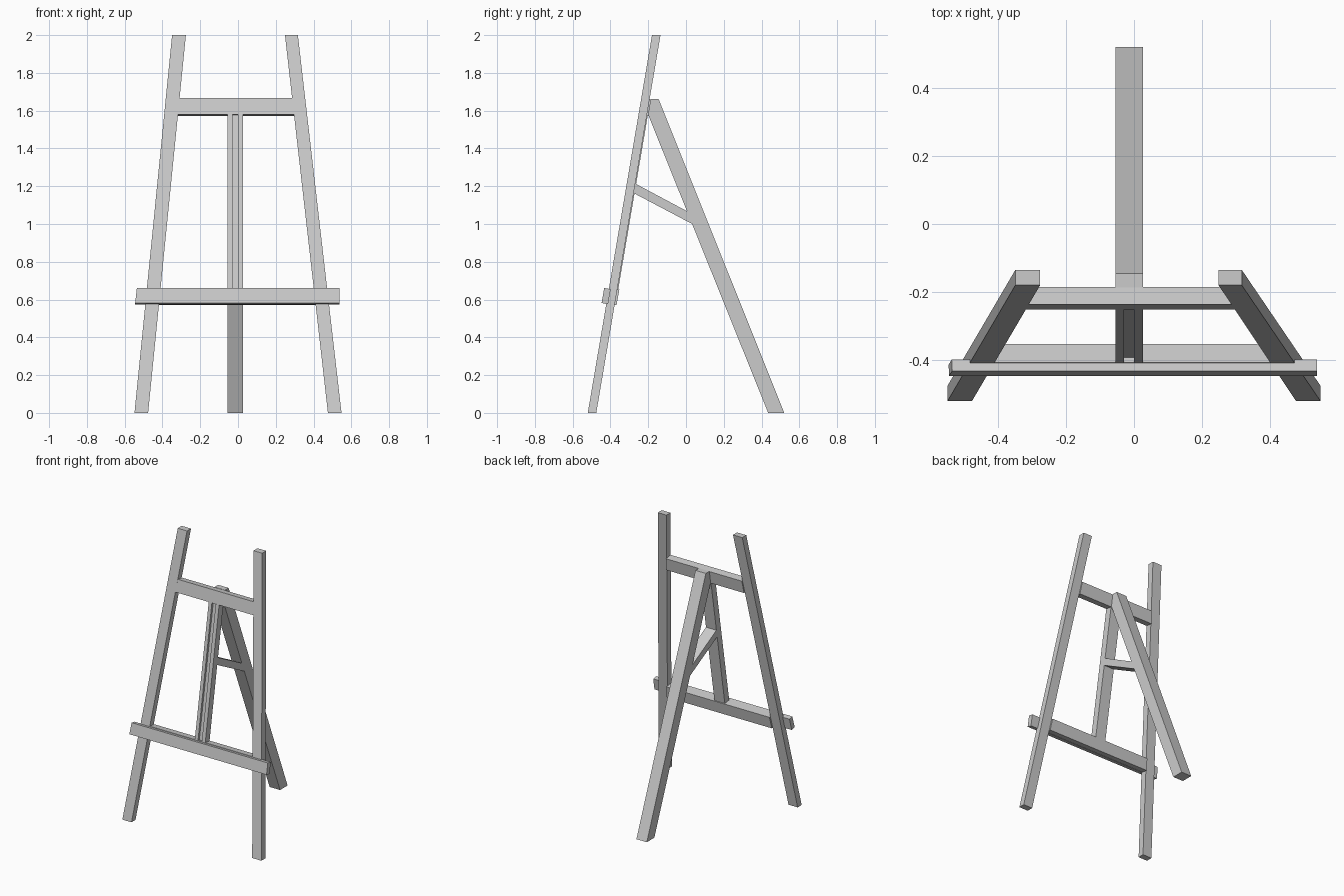
import bpy, bmesh

if "Cube" in bpy.data.objects:
    bpy.data.objects.remove(bpy.data.objects["Cube"])


def loft(name, ring_a, ring_b):
    """Closed solid between two matching rings of points."""
    bm = bmesh.new()
    a = [bm.verts.new(p) for p in ring_a]
    b = [bm.verts.new(p) for p in ring_b]
    n = len(a)
    bm.faces.new(a)
    bm.faces.new(b[::-1])
    for i in range(n):
        j = (i + 1) % n
        bm.faces.new((a[j], a[i], b[i], b[j]))
    bmesh.ops.recalc_face_normals(bm, faces=bm.faces)
    mesh = bpy.data.meshes.new(name)
    bm.to_mesh(mesh)
    bm.free()
    obj = bpy.data.objects.new(name, mesh)
    bpy.context.collection.objects.link(obj)
    return obj


def beam(name, profile, left, right):
    """Side (y, z) profile spanned in x; left/right = (x at floor, change per z)."""
    loft(name,
         [(left[0] + left[1] * z, y, z) for y, z in profile],
         [(right[0] + right[1] * z, y, z) for y, z in profile])


LEAN = 0.17                      # backward lean of the front frame


def front(z):
    return -0.52 + LEAN * z


# Edge lines of the two front legs
L_OUT, L_IN = (-0.548, 0.0995), (-0.476, 0.1)
R_IN, R_OUT = (0.476, -0.1137), (0.548, -0.1155)
POST = (-0.055, 0), (0.027, 0)

# Front legs
leg = [(front(0), 0), (front(0) + 0.045, 0), (front(2) + 0.045, 2), (front(2), 2)]
beam("left_front_leg", leg, L_OUT, L_IN)
beam("right_front_leg", leg, R_IN, R_OUT)

# Cross bars between the legs
beam("upper_crossbar",
     [(-0.251, 1.580), (-0.199, 1.572), (-0.185, 1.660), (-0.236, 1.668)], L_IN, R_IN)
beam("lower_crossbar",
     [(-0.422, 0.578), (-0.368, 0.570), (-0.353, 0.652), (-0.408, 0.660)], L_IN, R_IN)

# Canvas ledge
beam("canvas_ledge",
     [(-0.447, 0.582), (-0.413, 0.575), (-0.399, 0.655), (-0.433, 0.661)],
     (-0.61, 0.113), (0.538, 0))

# Grooved centre upright
section = [(-0.055, 0), (-0.03, 0), (-0.03, 0.016), (0.0, 0.016),
           (0.0, 0), (0.027, 0), (0.027, 0.05), (-0.055, 0.05)]
rings = [[(x, front(z) + d, z) for x, d in section] for z in (0.65, 1.58)]
loft("centre_upright", *rings)

# Rear leg and its brace
beam("rear_leg",
     [(-0.201, 1.58), (0.435, 0), (0.52, 0), (-0.145, 1.662), (-0.186, 1.662)], *POST)
beam("rear_brace",
     [(-0.276, 1.163), (0.033, 1.0), (0.005, 1.068), (-0.267, 1.213)], *POST)
